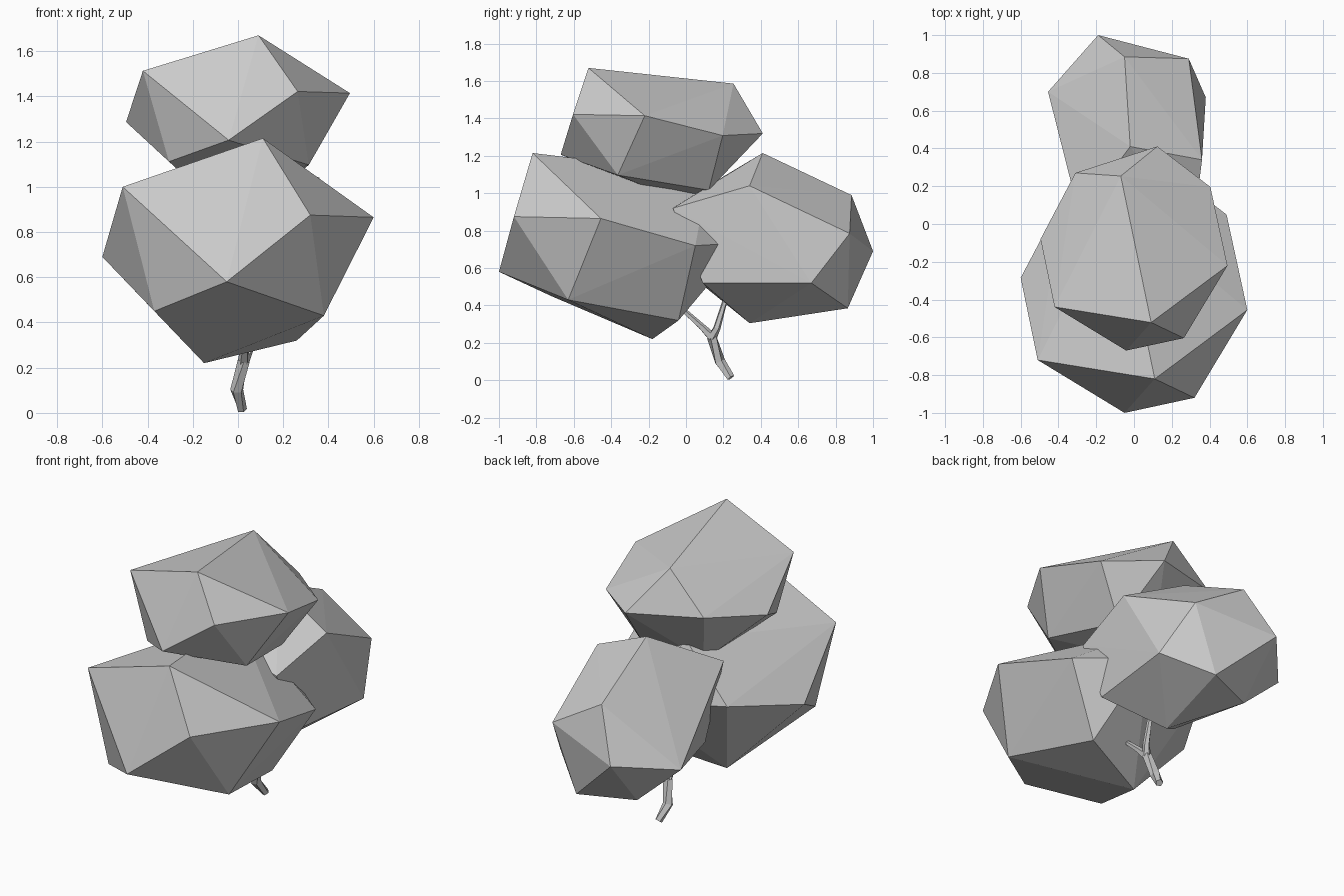
import bpy
import bmesh
from mathutils import Matrix, Vector

default_cube = bpy.data.objects.get("Cube")
if default_cube:
    bpy.data.objects.remove(default_cube, do_unlink=True)

# One grey for the whole tree
grey = bpy.data.materials.new("plain_grey")
grey.use_nodes = True
colour = (0.6, 0.6, 0.6, 1.0)
grey.diffuse_color = colour
grey.node_tree.nodes["Principled BSDF"].inputs["Base Color"].default_value = colour


def link_mesh(name, bm):
    """Turn a bmesh into a flat-shaded grey object."""
    bmesh.ops.recalc_face_normals(bm, faces=bm.faces)
    mesh = bpy.data.meshes.new(name)
    bm.to_mesh(mesh)
    bm.free()
    mesh.materials.append(grey)
    obj = bpy.data.objects.new(name, mesh)
    bpy.context.collection.objects.link(obj)
    return obj


def foliage(name, corners, matrix=Matrix.Identity(4)):
    """Faceted leaf clump: the convex hull of a few corners."""
    bm = bmesh.new()
    for corner in corners:
        bm.verts.new(matrix @ Vector(corner))
    hull = bmesh.ops.convex_hull(bm, input=bm.verts)
    loose = {v for v in hull["geom_interior"] if isinstance(v, bmesh.types.BMVert)}
    bmesh.ops.delete(bm, geom=list(loose), context="VERTS")
    return link_mesh(name, bm)


def branch(name, path, radii, sides=5):
    """Faceted limb: rings placed along a path, bridged and capped."""
    points = [Vector(p) for p in path]
    bm = bmesh.new()
    rings = []
    for i, point in enumerate(points):
        along = points[min(i + 1, len(points) - 1)] - points[max(i - 1, 0)]
        turn = along.to_track_quat("Z", "Y").to_matrix().to_4x4()
        ring = bmesh.ops.create_circle(
            bm, segments=sides, radius=radii[i],
            matrix=Matrix.Translation(point) @ turn)["verts"]
        rings.append(ring)
    for low, high in zip(rings, rings[1:]):
        for k in range(sides):
            n = (k + 1) % sides
            bm.faces.new((low[k], low[n], high[n], high[k]))
    bm.faces.new(rings[0])
    bm.faces.new(rings[-1])
    return link_mesh(name, bm)


# Large front clump
clump = [
    (.11, -.82, 1.215), (-.51, -.72, 1), (-.6, -.285, .69), (-.37, -.72, .45),
    (-.15, -.18, .22), (.26, -.04, .32), (.38, -.63, .43), (.6, -.455, .865),
    (.32, -.92, .875), (-.05, -1, .58), (.49, .05, .72), (-.085, .12, 1.1),
    (.15, .31, .735), (-.376, .14, .777),
]
foliage("front_foliage", clump)

# Upper clump: the same shape, smaller and flatter
smaller = Matrix.Translation((0, .155, .783)) @ Matrix.Diagonal((.825, .825, .73, 1))
foliage("top_foliage", clump, smaller)

# Rear clump
foliage("back_foliage", [
    (-.19, 1, .69), (-.05, .885, .99), (.29, .875, .785), (.38, .67, .52),
    (.36, .34, 1.04), (-.02, .41, 1.215), (.135, .865, .385), (.05, .34, .305),
    (-.455, .7, .626), (-.18, .73, .38), (.31, .09, .52), (.31, -.07, .92),
    (-.29, .05, 1), (-.2, .1, .5),
])

# Crooked trunk with two limbs
fork = (.025, .14, .23)
branch("trunk", [(.018, .24, .014), (-.005, .18, .1), fork], [.022, .03, .028])
branch("front_limb", [fork, (.03, .08, .29), (.03, -.02, .38)], [.026, .018, .014])
branch("back_limb", [fork, (.05, .165, .28), (.06, .21, .43)], [.026, .02, .014])
